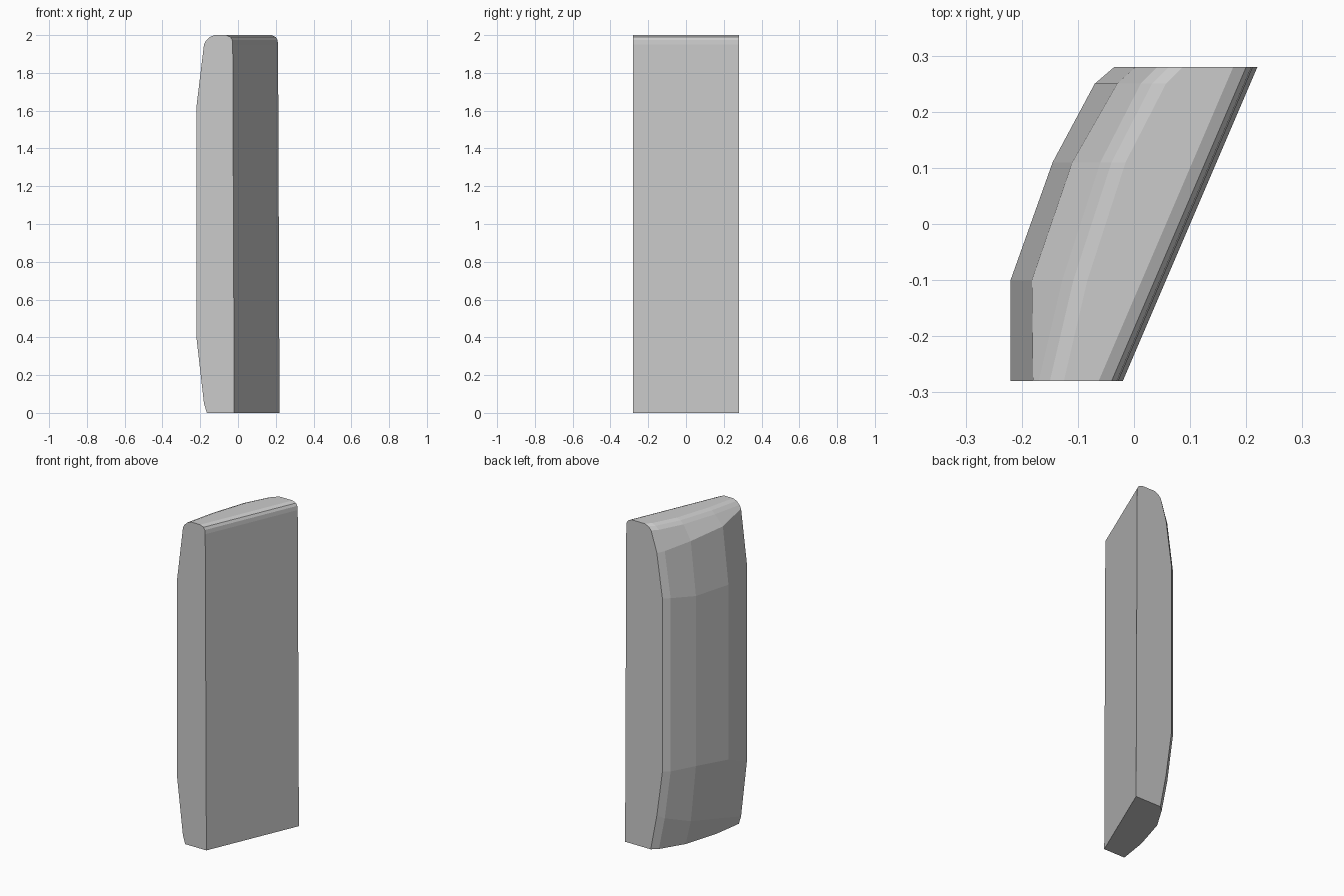
import bpy, bmesh

if "Cube" in bpy.data.objects:
    bpy.data.objects.remove(bpy.data.objects["Cube"])

# Stations from front to back:
# y, bottom edge x, shoulder x, lower shoulder z, upper shoulder z,
# bulge x, bulge low z, bulge high z, top edge x
stations = [
    (-0.28, -0.165, -0.180, 0.05, 1.95, -0.220, 0.40, 1.62, -0.170),
    (-0.10, -0.138, -0.182, 0.11, 1.91, -0.220, 0.48, 1.56, -0.128),
    (0.11, -0.075, -0.110, 0.15, 1.88, -0.145, 0.50, 1.55, -0.060),
    (0.25, 0.010, -0.030, 0.20, 1.85, -0.070, 0.50, 1.57, 0.012),
    (0.28, 0.045, 0.003, 0.22, 1.84, -0.035, 0.50, 1.57, 0.042),
]


def section(y, bottom, shoulder, zlo, zhi, bulge, blo, bhi, top):
    r = -0.02 + 0.24 * (y + 0.28) / 0.56   # flat slanted face
    t = r - 0.008                          # it leans in slightly at the top
    return [(x, y, z) for x, z in (
        (r, 0), (bottom, 0), (shoulder, zlo), (bulge, blo), (bulge, bhi),
        (shoulder, zhi), (top, 1.97), (top + 0.02, 1.99), (top + 0.045, 2.0),
        (t - 0.035, 2.0), (t - 0.012, 1.99), (t - 0.003, 1.975), (t, 1.95))]


# Slab: sections lofted along y, flat ends and triangulated bulging side
bm = bmesh.new()
rings = [[bm.verts.new(p) for p in section(*s)] for s in stations]
n = len(rings[0])
for a, b in zip(rings, rings[1:]):
    for i in range(n):
        j = (i + 1) % n
        bm.faces.new((a[i], a[j], b[j], b[i]))
bm.faces.new(rings[0])
bm.faces.new(rings[-1][::-1])
bmesh.ops.recalc_face_normals(bm, faces=bm.faces[:])
mesh = bpy.data.meshes.new("stone_slab")
bm.to_mesh(mesh)
bm.free()
slab = bpy.data.objects.new("stone_slab", mesh)
bpy.context.collection.objects.link(slab)
